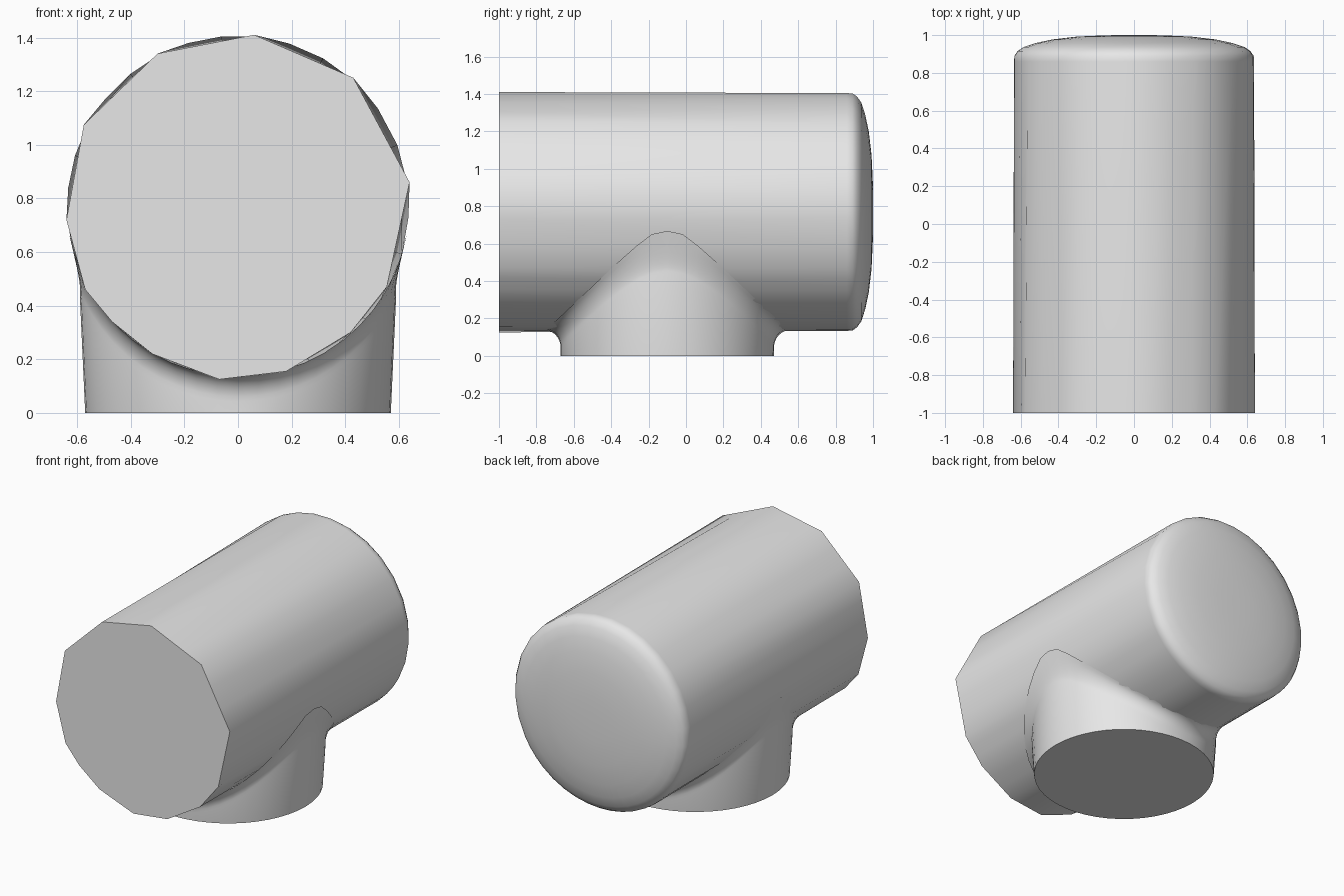
import bpy, math
from mathutils import Vector

cube = bpy.data.objects.get("Cube")
if cube:
    bpy.data.objects.remove(cube, do_unlink=True)

AXIS_Z = 0.77
TUBE_R = 0.637

grey = bpy.data.materials.new("plain_grey")
grey.use_nodes = True
grey.diffuse_color = (0.8, 0.8, 0.8, 1)
grey.node_tree.nodes["Principled BSDF"].inputs["Base Color"].default_value = (0.8, 0.8, 0.8, 1)


def loft(name, rings, cap_start=False, cap_end=False):
    """Skin a list of equal-length closed rings, with optional flat caps."""
    n = len(rings[0])
    verts = [p for ring in rings for p in ring]
    faces = []
    for r in range(len(rings) - 1):
        for i in range(n):
            j = (i + 1) % n
            faces.append((r * n + i, r * n + j, (r + 1) * n + j, (r + 1) * n + i))
    if cap_start:
        faces.append(tuple(reversed(range(n))))
    if cap_end:
        faces.append(tuple(range(len(verts) - n, len(verts))))
    mesh = bpy.data.meshes.new(name)
    mesh.from_pydata(verts, [], faces)
    mesh.materials.append(grey)
    obj = bpy.data.objects.new(name, mesh)
    bpy.context.collection.objects.link(obj)
    bpy.ops.object.select_all(action='DESELECT')
    obj.select_set(True)
    bpy.context.view_layer.objects.active = obj
    # make all normals point outward, then smooth with sharp rims
    bpy.ops.object.mode_set(mode='EDIT')
    bpy.ops.mesh.select_all(action='SELECT')
    bpy.ops.mesh.normals_make_consistent(inside=False)
    bpy.ops.object.mode_set(mode='OBJECT')
    bpy.ops.object.shade_smooth_by_angle(angle=math.radians(40))
    return obj


# Main tube: uneven many-sided front rim running into a round, domed back
rim = [Vector(p) for p in (
    (0.06, 1.41), (0.43, 1.25), (0.64, 0.86), (0.555, 0.47), (0.42, 0.30),
    (0.18, 0.155), (-0.07, 0.125), (-0.32, 0.22), (-0.47, 0.34),
    (-0.57, 0.46), (-0.64, 0.72), (-0.575, 1.075), (-0.30, 1.34))]
STEPS = 3
front = []
for a, b in zip(rim, rim[1:] + rim[:1]):
    front += [a.lerp(b, s / STEPS) for s in range(STEPS)]
angles = [math.atan2(p.y - AXIS_Z, p.x) for p in front]

dome = [(1.0, 0.86), (0.997, 0.89), (0.97, 0.915), (0.92, 0.937), (0.82, 0.958),
        (0.68, 0.977), (0.48, 0.992), (0.24, 0.999), (0.06, 1.0)]
rings = [[(p.x, -1.0, p.y) for p in front]]
for scale, y in dome:
    r = TUBE_R * scale
    rings.append([(r * math.cos(a), y, AXIS_Z + r * math.sin(a)) for a in angles])
loft("main_tube", rings, cap_start=True, cap_end=True)

# Branch neck: round foot that flares up into the underside of the tube
NECK_R, NECK_Y, FLARE, DROP = 0.57, -0.1, 0.085, 0.095
SIDES, CURVE = 48, 8


def underside(x):
    x = min(abs(x), 0.628)
    return AXIS_Z - math.sqrt(TUBE_R ** 2 - x ** 2)


turns = [2 * math.pi * i / SIDES for i in range(SIDES)]
neck = [[(NECK_R * math.cos(a), NECK_Y + NECK_R * math.sin(a), 0.0) for a in turns]]
for k in range(CURVE + 1):
    t = math.pi / 2 * k / CURVE
    ring = []
    for a in turns:
        side = abs(math.cos(a))
        r = NECK_R + 0.02 * side * (1 - k / CURVE)
        r += (FLARE - 0.025 * side) * (1 - math.cos(t))
        x, y = r * math.cos(a), NECK_Y + r * math.sin(a)
        ring.append((x, y, underside(x) - DROP * (1 - math.sin(t)) + 0.004))
    neck.append(ring)
loft("branch_neck", neck, cap_start=True)
